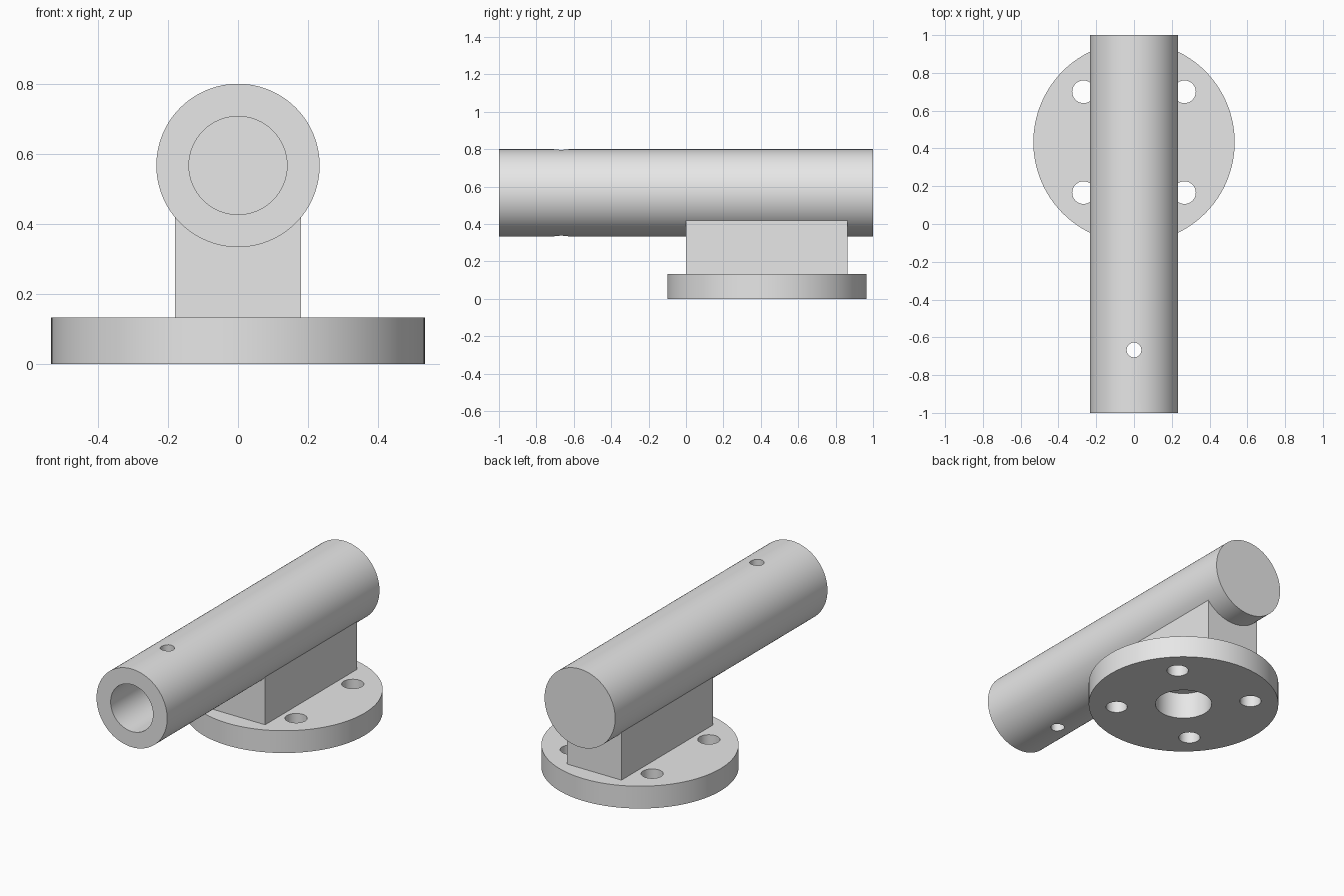
import bpy
from math import pi

cube = bpy.data.objects.get("Cube")
if cube:
    bpy.data.objects.remove(cube, do_unlink=True)

# One plain grey for the whole fitting
grey = bpy.data.materials.new("plain_grey")
grey.use_nodes = True
grey.diffuse_color = (0.8, 0.8, 0.8, 1)
grey.node_tree.nodes["Principled BSDF"].inputs["Base Color"].default_value = grey.diffuse_color

FLANGE_Y = 0.433
TUBE_Z = 0.567


def cylinder(name, radius, length, centre, along_y=False, sides=96):
    bpy.ops.mesh.primitive_cylinder_add(
        vertices=sides, radius=radius, depth=length, location=centre,
        rotation=(pi / 2 if along_y else 0, 0, 0))
    obj = bpy.context.object
    obj.name = name
    obj.data.materials.append(grey)
    return obj


def cut(target, cutters):
    for cutter in cutters:
        mod = target.modifiers.new("hole", 'BOOLEAN')
        mod.operation = 'DIFFERENCE'
        mod.solver = 'EXACT'
        mod.object = cutter
        bpy.ops.object.select_all(action='DESELECT')
        target.select_set(True)
        bpy.context.view_layer.objects.active = target
        bpy.ops.object.modifier_apply(modifier=mod.name)


# Solid parts: round flange, rectangular pedestal, horizontal barrel
flange = cylinder("flange", 0.533, 0.133, (0, FLANGE_Y, 0.0665), sides=128)
barrel = cylinder("barrel", 0.233, 2, (0, 0, TUBE_Z), along_y=True)
bpy.ops.mesh.primitive_cube_add(size=1, location=(0, 0.432, 0.275))
pedestal = bpy.context.object
pedestal.name = "pedestal"
pedestal.scale = (0.358, 0.863, 0.288)
bpy.ops.object.transform_apply(location=False, rotation=False, scale=True)
pedestal.data.materials.append(grey)

# Cutters: four bolt holes, blind centre recess, blind barrel bore, cross pin hole
bolts = [cylinder("bolt_cutter", 0.06, 0.4, (sx * 0.267, FLANGE_Y + sy * 0.267, 0.07), sides=48)
         for sx in (-1, 1) for sy in (-1, 1)]
recess = cylinder("recess_cutter", 0.158, 0.36, (0, FLANGE_Y, -0.02), sides=64)
bore = cylinder("bore_cutter", 0.14, 1, (0, -0.8, TUBE_Z), along_y=True, sides=64)
pin = cylinder("pin_cutter", 0.039, 0.8, (0, -0.667, TUBE_Z), sides=48)

cut(flange, bolts + [recess])
cut(pedestal, [recess])
cut(barrel, [bore, pin])

for cutter in bolts + [recess, bore, pin]:
    bpy.data.objects.remove(cutter, do_unlink=True)

# Smooth round walls, crisp rims
for part in (flange, pedestal, barrel):
    bpy.ops.object.select_all(action='DESELECT')
    part.select_set(True)
    bpy.context.view_layer.objects.active = part
    bpy.ops.object.shade_smooth_by_angle(angle=pi / 6)
